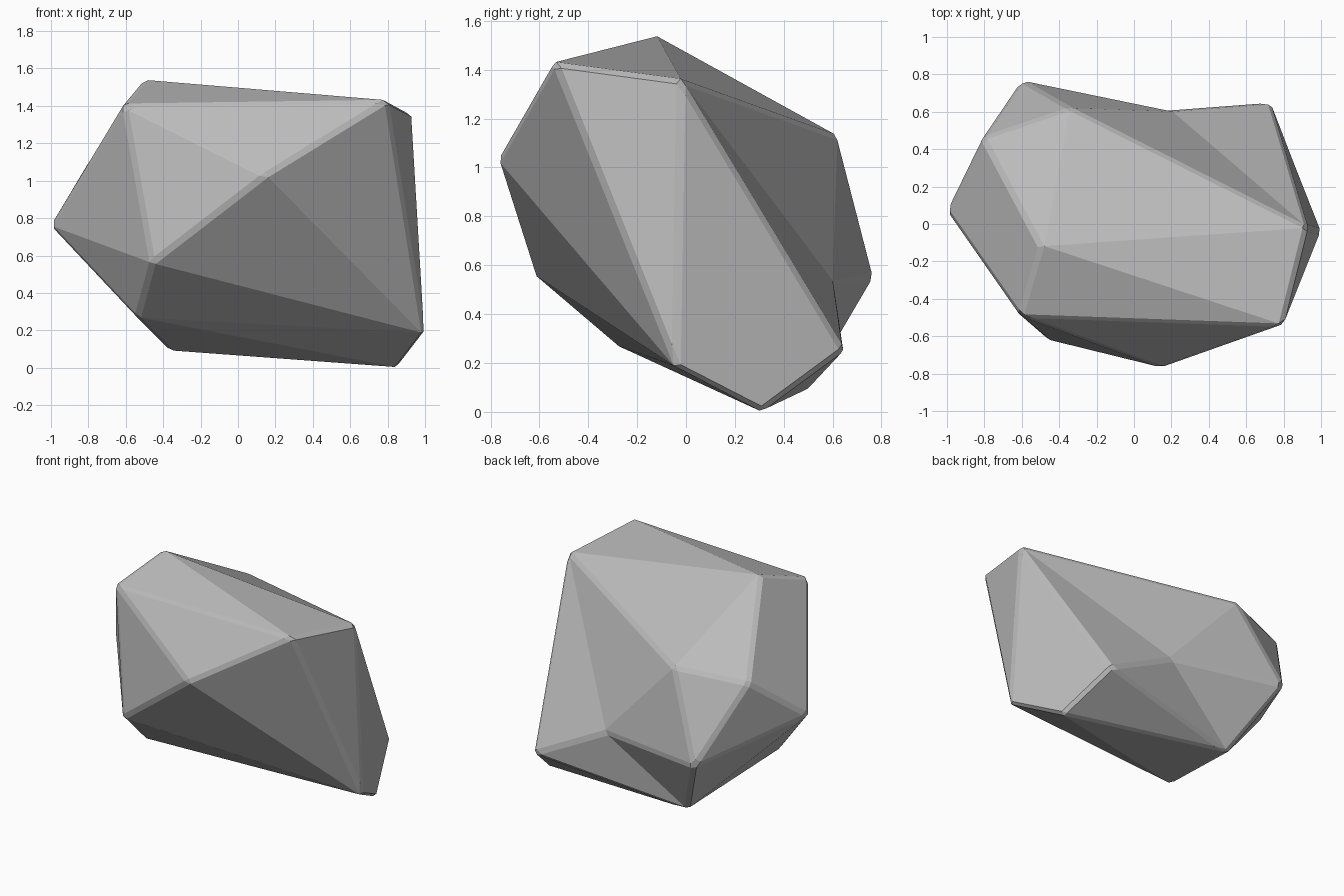
import bpy
import bmesh
from mathutils import Vector

cube = bpy.data.objects.get("Cube")
if cube:
    bpy.data.objects.remove(cube, do_unlink=True)

# Corner points of the boulder, one letter each
corners = {
    "A": (-.5, -.12, 1.54), "B": (-.61, -.49, 1.41), "C": (.8, -.54, 1.43), "D": (.93, -.02, 1.36),
    "E": (-1.0, .07, .76), "F": (.15, -.77, 1.03), "G": (-.46, -.62, .56), "H": (-.54, -.28, .27),
    "I": (-.36, .5, .09), "J": (.86, .31, 0), "K": (1.0, -.04, .18), "L": (.73, .65, .25),
    "M": (-.34, .62, 1.13), "N": (-.6, .77, .55), "O": (-.81, .46, 1.08), "P": (.2, .61, .52),
}

# Facets, each spelled by its corners
facets = ("ABC ACD ADM AMO ABEO BCF BGF BEG CFK FGK CDK DKJL DLP DPM "
          "MNP MON ONE NEI EHI PNI PIL LIJ EGH GHK HIJ HJK").split()

stone = bpy.data.materials.new("stone grey")
stone.use_nodes = True
grey = (.5, .5, .5, 1)
stone.diffuse_color = grey
stone.node_tree.nodes["Principled BSDF"].inputs["Base Color"].default_value = grey

# Faceted boulder
bm = bmesh.new()
verts = {name: bm.verts.new(Vector(co)) for name, co in corners.items()}
for facet in facets:
    bm.faces.new([verts[c] for c in facet])
bmesh.ops.recalc_face_normals(bm, faces=bm.faces)
mesh = bpy.data.meshes.new("boulder")
bm.to_mesh(mesh)
bm.free()
mesh.materials.append(stone)
boulder = bpy.data.objects.new("boulder", mesh)
bpy.context.collection.objects.link(boulder)

# Narrow chamfer on the sharper ridges
chamfer = boulder.modifiers.new("chamfer", 'BEVEL')
chamfer.width = .02
chamfer.segments = 1
chamfer.limit_method = 'ANGLE'
chamfer.angle_limit = .52
